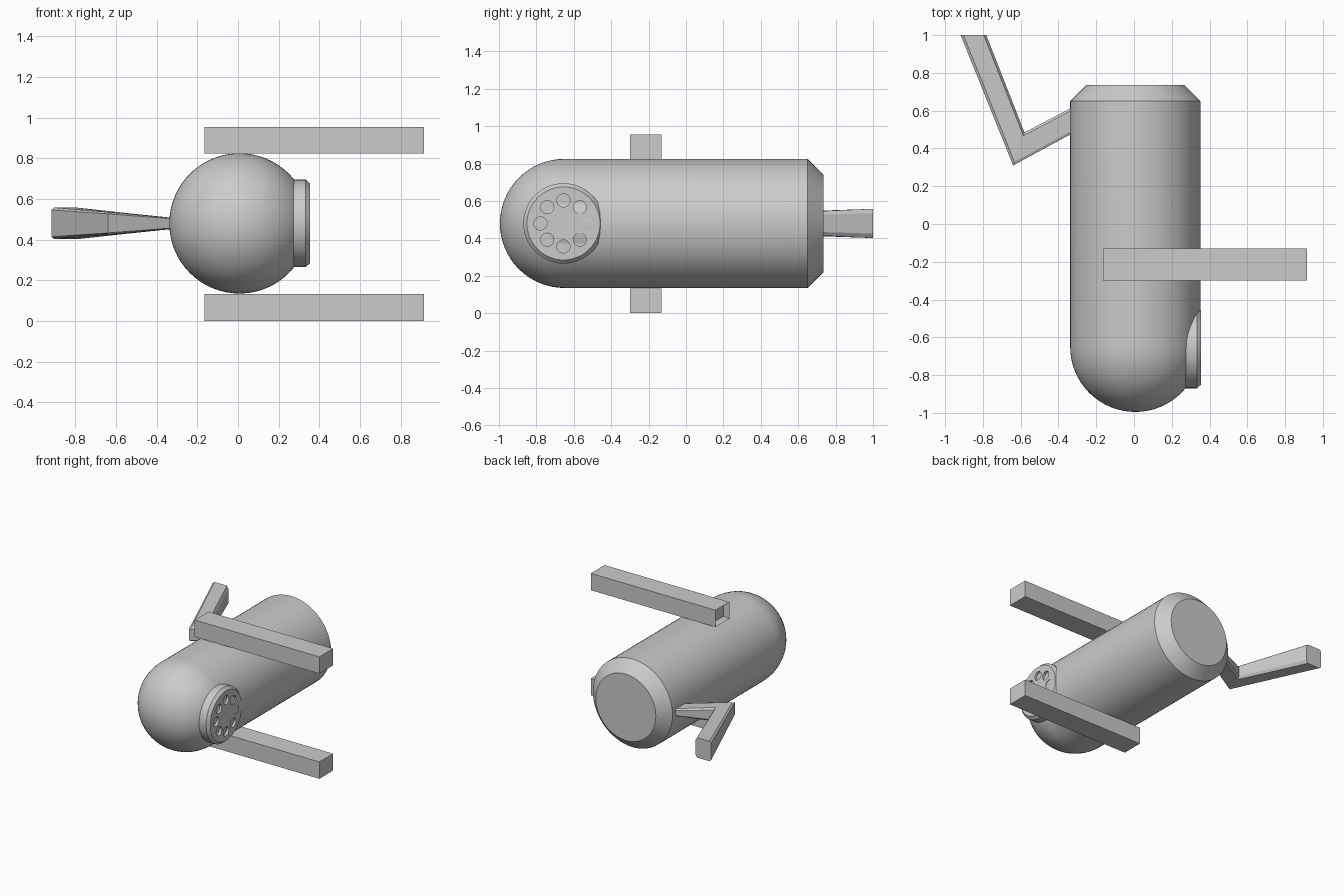
import bpy, bmesh, math
from mathutils import Matrix, Vector

if "Cube" in bpy.data.objects:
    bpy.data.objects.remove(bpy.data.objects["Cube"])

CX, CZ = 0.007, 0.48          # body axis
R = 0.345


def finish(bm, name, smooth=True):
    bmesh.ops.recalc_face_normals(bm, faces=bm.faces)
    mesh = bpy.data.meshes.new(name)
    bm.to_mesh(mesh)
    bm.free()
    ob = bpy.data.objects.new(name, mesh)
    bpy.context.collection.objects.link(ob)
    bpy.ops.object.select_all(action='DESELECT')
    ob.select_set(True)
    bpy.context.view_layer.objects.active = ob
    if smooth:
        bpy.ops.object.shade_smooth_by_angle(angle=math.radians(30))
    return ob


def lathe(name, profile, axis, center, steps=64):
    """Spin (radius, distance along axis) points about an axis through center."""
    bm = bmesh.new()
    axis, center = Vector(axis), Vector(center)
    verts = [bm.verts.new(center + axis * d + Vector((0, 0, r))) for r, d in profile]
    edges = [bm.edges.new(p) for p in zip(verts, verts[1:])]
    bmesh.ops.spin(bm, geom=verts + edges, cent=center, axis=axis,
                   angle=math.tau, steps=steps, use_duplicate=False)
    bmesh.ops.remove_doubles(bm, verts=bm.verts, dist=1e-5)
    return finish(bm, name)


# Body: round nose, straight barrel, chamfered flat back
nose = [(R * math.sin(a), -0.65 - R * math.cos(a))
        for a in (math.pi / 2 * i / 16 for i in range(17))]
lathe("body", nose + [(R, 0.65), (0.26, 0.735), (0, 0.735)], (0, 1, 0), (CX, 0, CZ))

# Round side plate with a ring of eight shallow holes
plate = lathe("side_plate", [(0, 0.20), (0.215, 0.20), (0.215, 0.333),
                             (0.195, 0.355), (0, 0.355)], (1, 0, 0), (0, -0.655, CZ))
bm = bmesh.new()
for i in range(8):
    a = math.tau * i / 8
    pos = Vector((0.355, -0.655 + 0.123 * math.cos(a), CZ + 0.123 * math.sin(a)))
    bmesh.ops.create_cone(bm, cap_ends=True, segments=24, radius1=0.035, radius2=0.035,
                          depth=0.04, matrix=Matrix.Translation(pos) @ Matrix.Rotation(math.pi / 2, 4, 'Y'))
cutter = finish(bm, "hole_cutter", smooth=False)
cutter.hide_render = True
cutter.hide_set(True)
cut = plate.modifiers.new("holes", 'BOOLEAN')
cut.operation, cut.solver, cut.object = 'DIFFERENCE', 'EXACT', cutter


# Square bars above and below, with a recessed inner end
def bar(name, z0):
    bm = bmesh.new()
    bmesh.ops.create_cube(bm, size=1, matrix=Matrix.Translation((0.375, -0.215, z0 + 0.066))
                          @ Matrix.Diagonal((1.08, 0.17, 0.132, 1)))
    end = min(bm.faces, key=lambda f: f.calc_center_median().x)
    bmesh.ops.inset_region(bm, faces=[end], thickness=0.022)
    bmesh.ops.translate(bm, verts=end.verts, vec=(0.04, 0, 0))
    finish(bm, name, smooth=False)


bar("lower_bar", 0.0)
bar("upper_bar", 0.823)

# Bent arm: chamfered section lofted through shoulder, elbow and tip
section = [(0, 0.85), (0.11, 1), (0.9, 1), (1, 0.7),
           (1, -0.7), (0.9, -1), (0.11, -1), (0, -0.85)]
stations = [((-0.28, 0.505), (-0.28, 0.642), 0.023),    # outer, inner, half height
            ((-0.64, 0.31), (-0.58, 0.485), 0.055),
            ((-0.918, 1.0), (-0.782, 1.0), 0.078)]
bm = bmesh.new()
rings = []
for outer, inner, h in stations:
    o, n = Vector((*outer, CZ)), Vector((*inner, CZ))
    rings.append([bm.verts.new(o.lerp(n, t) + Vector((0, 0, h * k))) for t, k in section])
for a, b in zip(rings, rings[1:]):
    for i in range(8):
        j = (i + 1) % 8
        bm.faces.new((a[i], a[j], b[j], b[i]))
bm.faces.new(rings[0])
bm.faces.new(rings[-1])
finish(bm, "bent_arm", smooth=False)
